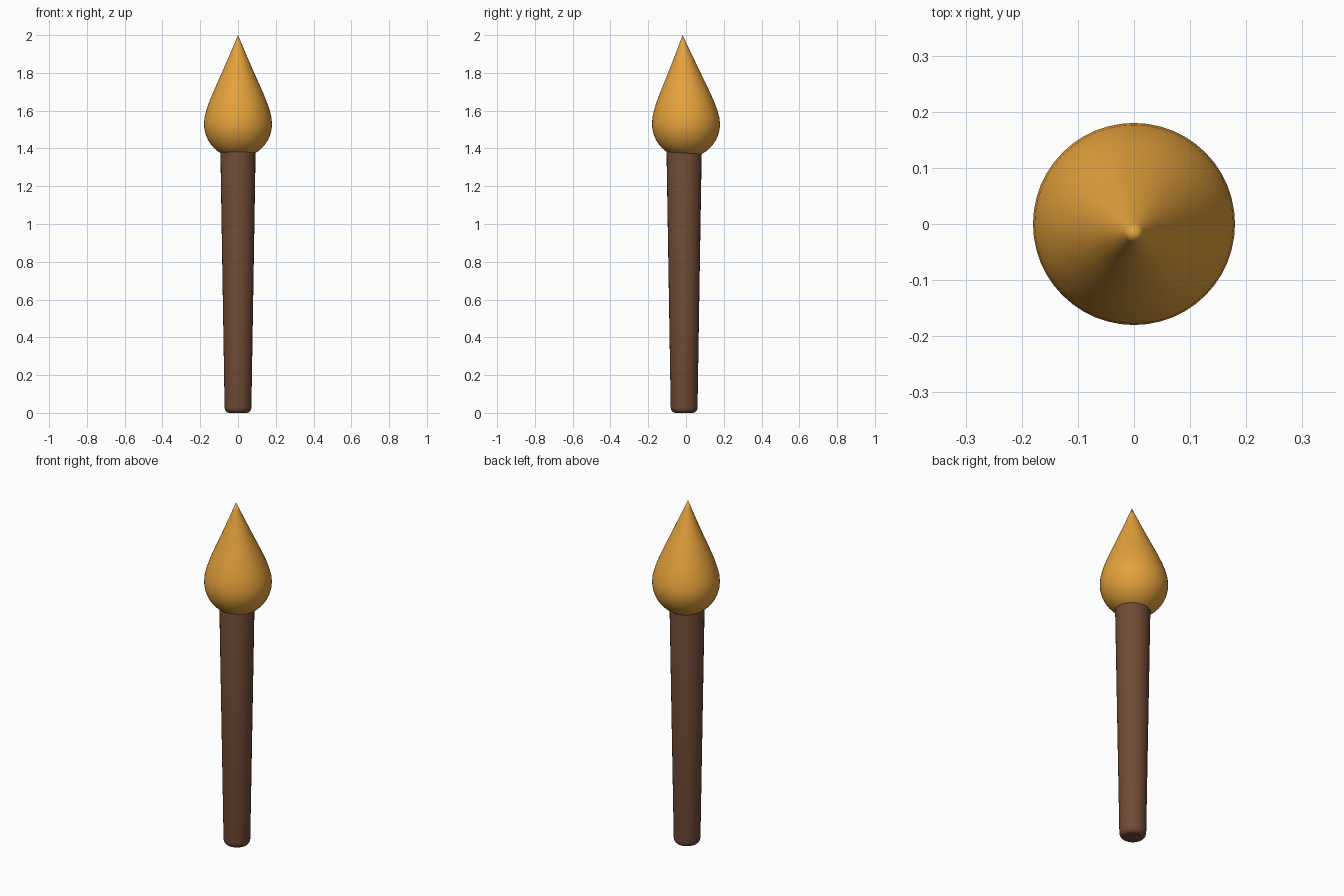
import bpy
import bmesh
from math import cos, sin, pi, radians

cube = bpy.data.objects.get("Cube")
if cube:
    bpy.data.objects.remove(cube, do_unlink=True)


def material(name, rgb):
    mat = bpy.data.materials.new(name)
    mat.use_nodes = True
    mat.diffuse_color = (*rgb, 1)
    mat.node_tree.nodes["Principled BSDF"].inputs["Base Color"].default_value = (*rgb, 1)
    return mat


def lathe(name, profile, mat, sides, angle):
    """Skin rings of (radius, height, y offset); zero radius makes a pole."""
    bm = bmesh.new()
    rings = []
    for r, z, y in profile:
        if r == 0:
            rings.append([bm.verts.new((0, y, z))] * sides)
        else:
            rings.append([bm.verts.new((r * cos(2 * pi * i / sides),
                                        y + r * sin(2 * pi * i / sides), z))
                          for i in range(sides)])
    for low, high in zip(rings, rings[1:]):
        for i in range(sides):
            j = (i + 1) % sides
            corners = dict.fromkeys((low[i], low[j], high[j], high[i]))
            bm.faces.new(list(corners))
    # Flat caps on open ends
    if profile[0][0]:
        bm.faces.new(rings[0][::-1])
    if profile[-1][0]:
        bm.faces.new(rings[-1])
    bmesh.ops.recalc_face_normals(bm, faces=bm.faces)
    mesh = bpy.data.meshes.new(name)
    bm.to_mesh(mesh)
    bm.free()
    mesh.materials.append(mat)
    obj = bpy.data.objects.new(name, mesh)
    bpy.context.collection.objects.link(obj)
    bpy.ops.object.select_all(action="DESELECT")
    obj.select_set(True)
    bpy.context.view_layer.objects.active = obj
    bpy.ops.object.shade_smooth_by_angle(angle=radians(angle))
    return obj


wood = material("dark wood", (0.16, 0.07, 0.037))
amber = material("amber flame", (0.78, 0.36, 0.045))

# Tapered handle with a rounded foot and softened rim
foot = [(0.046 + 0.025 * sin(a), 0.03 - 0.03 * cos(a), -0.01)
        for a in (i * pi / 12 for i in range(7))]
rim = [(0.082 + 0.011 * cos(a), 1.373 + 0.011 * sin(a), -0.01)
       for a in (i * pi / 8 for i in range(5))]
lathe("handle", foot + rim, wood, 32, 40)

# Teardrop flame: round belly drawn up to a slightly forward-leaning point
radius, middle = 0.18, 1.53
belly = [(radius * sin(a), middle - radius * cos(a), 0)
         for a in (i * pi / 24 for i in range(1, 13))]
taper = [(0.177, 1.565), (0.168, 1.60), (0.155, 1.64), (0.139, 1.68),
         (0.113, 1.74), (0.086, 1.80), (0.0425, 1.90), (0.017, 1.96), (0, 2.0)]
lean = [(r, z, -0.018 * ((z - middle) / (2 - middle)) ** 1.3) for r, z in taper]
lathe("flame", [(0, middle - radius, 0)] + belly + lean, amber, 48, 60)
